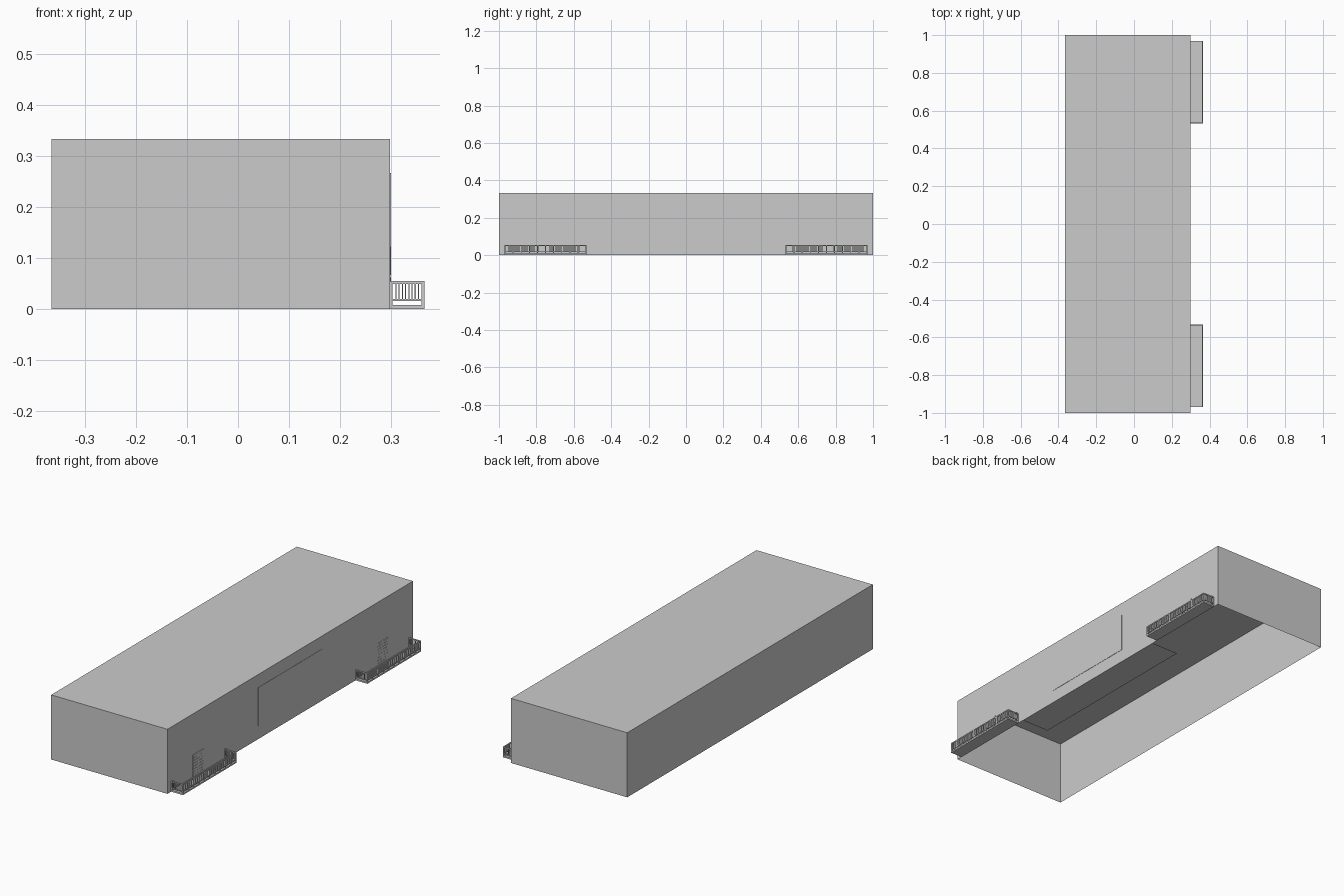
import bpy, bmesh

if "Cube" in bpy.data.objects:
    bpy.data.objects.remove(bpy.data.objects["Cube"])

X0, X1, H = -0.365, 0.298, 0.333     # building depth and height
BX, BY0, BY1 = 0.365, 0.532, 0.97    # balcony outer face and y range


def make(name, boxes, mirror=False, color=None, drop=None):
    """One object from a list of (x0, x1, y0, y1, z0, z1) boxes."""
    bm = bmesh.new()
    for x0, x1, y0, y1, z0, z1 in boxes:
        vs = bmesh.ops.create_cube(bm, size=1)["verts"]
        for v in vs:
            v.co = (x0 if v.co.x < 0 else x1,
                    y0 if v.co.y < 0 else y1,
                    z0 if v.co.z < 0 else z1)
    bm.normal_update()
    if drop:
        bmesh.ops.delete(bm, geom=[f for f in bm.faces if drop(f)], context="FACES")
    me = bpy.data.meshes.new(name)
    bm.to_mesh(me)
    bm.free()
    ob = bpy.data.objects.new(name, me)
    bpy.context.collection.objects.link(ob)
    if mirror:
        m = ob.modifiers.new("mirror", "MIRROR")
        m.use_axis = (False, True, False)
    if color:
        mat = bpy.data.materials.new(name + "_paint")
        mat.diffuse_color = color
        mat.use_nodes = True
        mat.node_tree.nodes["Principled BSDF"].inputs["Base Color"].default_value = mat.diffuse_color
        me.materials.append(mat)
    return ob


# Hollow shell: four walls and a roof, open underneath
make("building_shell", [(X0, X1, -1, 1, 0, H)], drop=lambda f: f.normal.z < -0.5)

# Thin panel on the long wall, and the floor strip behind it
make("wall_panel", [(X1, X1 + 0.0015, -0.262, 0.262, 0.067, 0.266)])
make("floor_strip", [(0.141, X1, -0.497, 0.497, 0, 0.002)])

# Balcony slab
make("balcony_floor", [(X1, BX, BY0, BY1, 0, 0.007)], mirror=True)

# Balcony railing: horizontal rails, posts and slim balusters
T = 0.005
rails, posts, bars = [], [], []
for z0, z1 in ((0.0, 0.008), (0.0155, 0.020), (0.049, 0.055)):
    rails.append((BX - T, BX, BY0, BY1, z0, z1))
    for y in (BY0, BY1 - T):
        rails.append((X1, BX - T, y, y + T, z0, z1))

PANELS, SLIM = 10, 6
pitch = (BY1 - BY0 - T) / PANELS
for i in range(PANELS + 1):
    y = BY0 + i * pitch
    posts.append((BX - T, BX, y, y + T, 0, 0.055))
    if i < PANELS:
        for k in range(1, SLIM + 1):
            c = y + T + (pitch - T) * k / (SLIM + 1)
            bars.append((BX - 0.0035, BX - 0.0015, c - 0.001, c + 0.001, 0.019, 0.05))
for y in (BY0, BY1 - T):
    posts.append((X1, X1 + T, y, y + T, 0, 0.055))
    for k in range(1, 9):
        c = X1 + T + (BX - X1 - 2 * T) * k / 9
        bars.append((c - 0.001, c + 0.001, y + 0.0015, y + 0.0035, 0.019, 0.05))
make("balcony_rails", rails, mirror=True)
make("balcony_posts", posts, mirror=True)
make("balcony_balusters", bars, mirror=True)

# Double balcony door with light panes in two columns
D0, D1, DZ, ROWS = 0.705, 0.795, 0.122, 8
make("balcony_door", [(X1, X1 + 0.001, D0, D1, 0.006, DZ)], mirror=True)
panes = []
step = (DZ - 0.006) / ROWS
for col in range(2):
    y = D0 + col * (D1 - D0) / 2
    for r in range(ROWS):
        z = 0.006 + r * step
        panes.append((X1, X1 + 0.002, y + 0.004, y + 0.041, z + 0.003, z + step - 0.002))
make("door_panes", panes, mirror=True, color=(0.9, 0.9, 0.9, 1))
